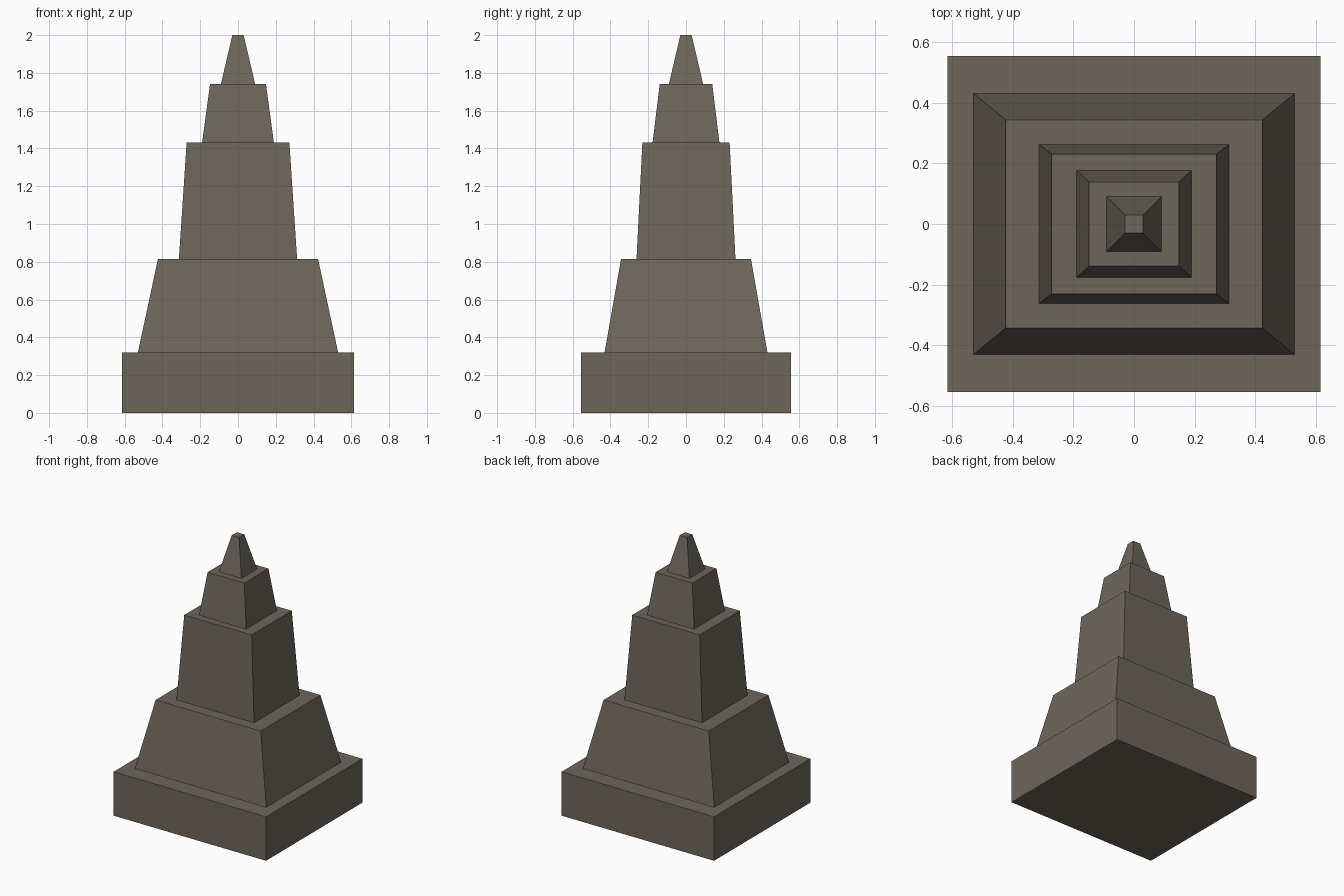
import bpy
import bmesh

if "Cube" in bpy.data.objects:
    bpy.data.objects.remove(bpy.data.objects["Cube"])


def material(name, rgb):
    m = bpy.data.materials.new(name)
    m.diffuse_color = (*rgb, 1.0)
    m.use_nodes = True
    m.node_tree.nodes["Principled BSDF"].inputs["Base Color"].default_value = m.diffuse_color
    return m


stone = material("weathered stone", (0.155, 0.133, 0.105))


def tier(name, z0, z1, bottom, top, mat):
    """Tapered block from half-sizes (x, y) at its bottom and top."""
    bm = bmesh.new()
    bmesh.ops.create_cube(bm, size=2)
    for v in bm.verts:
        hx, hy = top if v.co.z > 0 else bottom
        v.co = (v.co.x * hx, v.co.y * hy, z1 if v.co.z > 0 else z0)
    mesh = bpy.data.meshes.new(name)
    bm.to_mesh(mesh)
    bm.free()
    mesh.materials.append(mat)
    bpy.context.collection.objects.link(bpy.data.objects.new(name, mesh))


# Plinth, three stepped stages and the pointed cap
tier("plinth", 0.0, 0.32, (0.615, 0.555), (0.615, 0.555), stone)
tier("lower_stage", 0.32, 0.814, (0.53, 0.431), (0.424, 0.344), stone)
tier("middle_stage", 0.814, 1.431, (0.313, 0.262), (0.272, 0.231), stone)
tier("upper_stage", 1.431, 1.741, (0.19, 0.177), (0.148, 0.139), stone)
tier("cap", 1.741, 2.0, (0.0905, 0.0905), (0.03, 0.03), stone)
